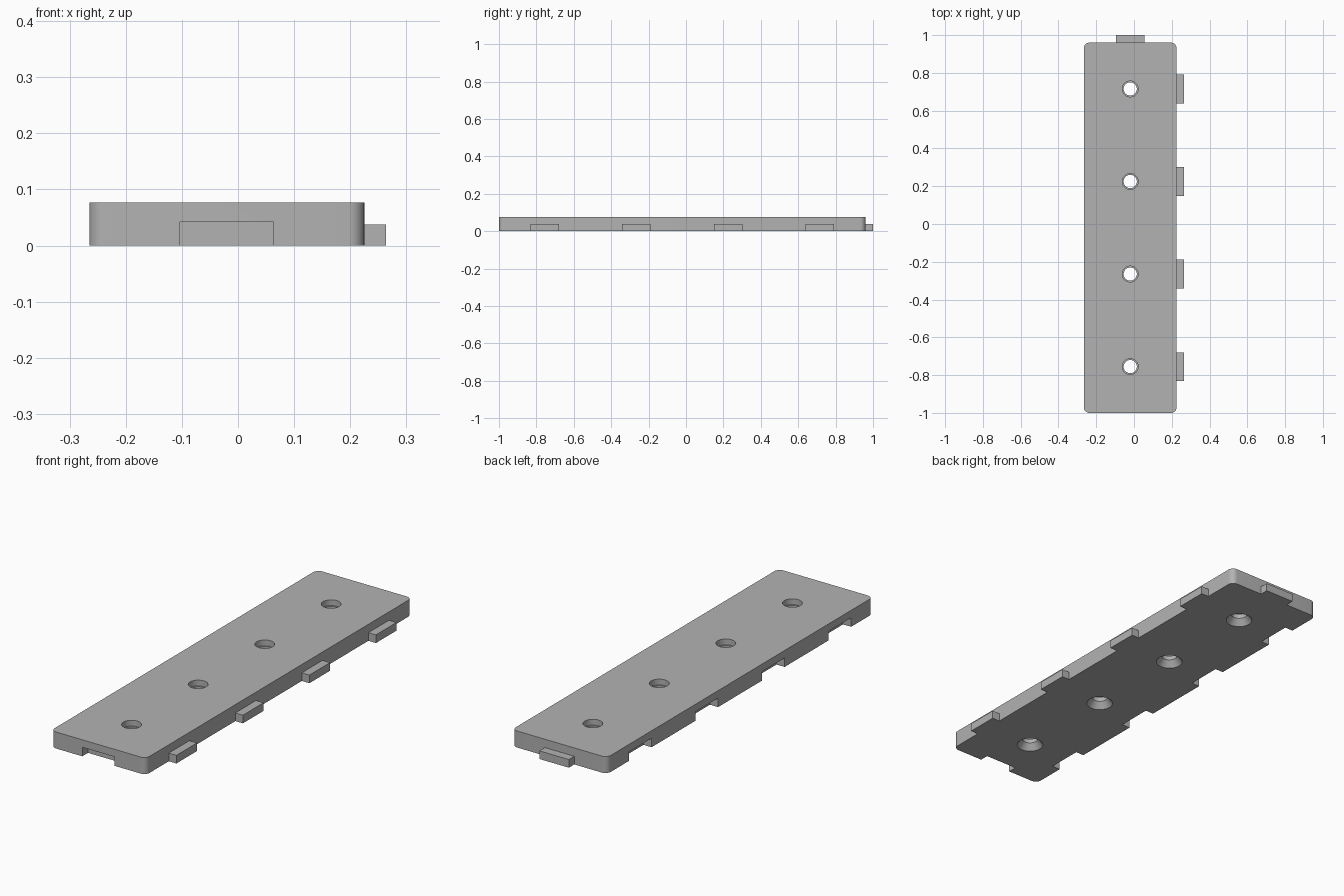
import bpy, bmesh, math
from mathutils import Vector

cube = bpy.data.objects.get("Cube")
if cube:
    bpy.data.objects.remove(cube, do_unlink=True)

# Main dimensions
LEFT, RIGHT, FRONT, BACK, TOP = -0.265, 0.225, -1.0, 0.96, 0.077
MID_X = (LEFT + RIGHT) / 2
STATIONS = [FRONT + (BACK - FRONT) * (i + 0.5) / 4 for i in range(4)]
TAB_LEN, TAB_OUT, TAB_TOP = 0.152, 0.039, 0.038
NOTCH_LEN, NOTCH_IN, NOTCH_TOP = 0.166, 0.042, 0.042

grey = bpy.data.materials.new("plain grey")
grey.use_nodes = True
colour = (0.45, 0.45, 0.45, 1)
grey.diffuse_color = colour
grey.node_tree.nodes["Principled BSDF"].inputs["Base Color"].default_value = colour


def add_object(name, bm):
    bmesh.ops.recalc_face_normals(bm, faces=bm.faces)
    mesh = bpy.data.meshes.new(name)
    bm.to_mesh(mesh)
    bm.free()
    mesh.materials.append(grey)
    obj = bpy.data.objects.new(name, mesh)
    bpy.context.collection.objects.link(obj)
    return obj


def box(name, low, high, corner=0):
    """Box between two corners, with optional rounded upright edges."""
    low, high = Vector(low), Vector(high)
    bm = bmesh.new()
    bmesh.ops.create_cube(bm, size=1)
    for v in bm.verts:
        v.co = (low + high) / 2 + v.co * (high - low)
    if corner:
        upright = [e for e in bm.edges
                   if abs(e.verts[0].co.z - e.verts[1].co.z) > 0.01]
        bmesh.ops.bevel(bm, geom=upright, offset=corner, segments=8,
                        profile=0.5, affect='EDGES')
    return add_object(name, bm)


def lathe(name, profile, x, y, sides=48):
    """Closed solid of revolution from (radius, height) points."""
    bm = bmesh.new()
    rings = [[bm.verts.new((x + r * math.cos(math.tau * i / sides),
                            y + r * math.sin(math.tau * i / sides), z))
              for i in range(sides)] for r, z in profile]
    for a, b in zip(rings, rings[1:]):
        for i in range(sides):
            j = (i + 1) % sides
            bm.faces.new((a[i], a[j], b[j], b[i]))
    bm.faces.new(rings[0])
    bm.faces.new(rings[-1])
    return add_object(name, bm)


# Plate with rounded corners
plate = box("base_plate", (LEFT, FRONT, 0), (RIGHT, BACK, TOP), 0.028)

# Notches along the right side and the front edge
half = NOTCH_LEN / 2
cutters = [box("side_notch", (LEFT - 0.1, y - half, -0.1),
               (LEFT + NOTCH_IN, y + half, NOTCH_TOP)) for y in STATIONS]
cutters.append(box("front_notch", (MID_X - half, FRONT - 0.1, -0.1),
                   (MID_X + half, FRONT + NOTCH_IN, NOTCH_TOP)))

# Screw holes: countersunk below, shallow recess above
HOLE = [(0.058, -0.02), (0.058, 0), (0.035, 0.03),
        (0.035, 0.05), (0.042, 0.05), (0.042, TOP + 0.02)]
cutters += [lathe("screw_hole", HOLE, MID_X, y) for y in STATIONS]

# Cut the plate, then discard the cutters
for cutter in cutters:
    cutter.hide_render = True
    mod = plate.modifiers.new(cutter.name, 'BOOLEAN')
    mod.operation, mod.solver, mod.object = 'DIFFERENCE', 'EXACT', cutter
graph = bpy.context.evaluated_depsgraph_get()
cut_mesh = bpy.data.meshes.new_from_object(plate.evaluated_get(graph))
plate.modifiers.clear()
plate.data = cut_mesh
for cutter in cutters:
    bpy.data.objects.remove(cutter, do_unlink=True)

# Locking tabs on the left side and the back edge
half = TAB_LEN / 2
for i, y in enumerate(STATIONS):
    box(f"side_tab_{i + 1}", (RIGHT, y - half, 0),
        (RIGHT + TAB_OUT, y + half, TAB_TOP))
box("back_tab", (MID_X - half, BACK, 0), (MID_X + half, BACK + 0.04, TAB_TOP))

# Smooth the round walls, keep edges sharp
bpy.ops.object.select_all(action='DESELECT')
plate.select_set(True)
bpy.context.view_layer.objects.active = plate
bpy.ops.object.shade_smooth_by_angle(angle=math.radians(30))
